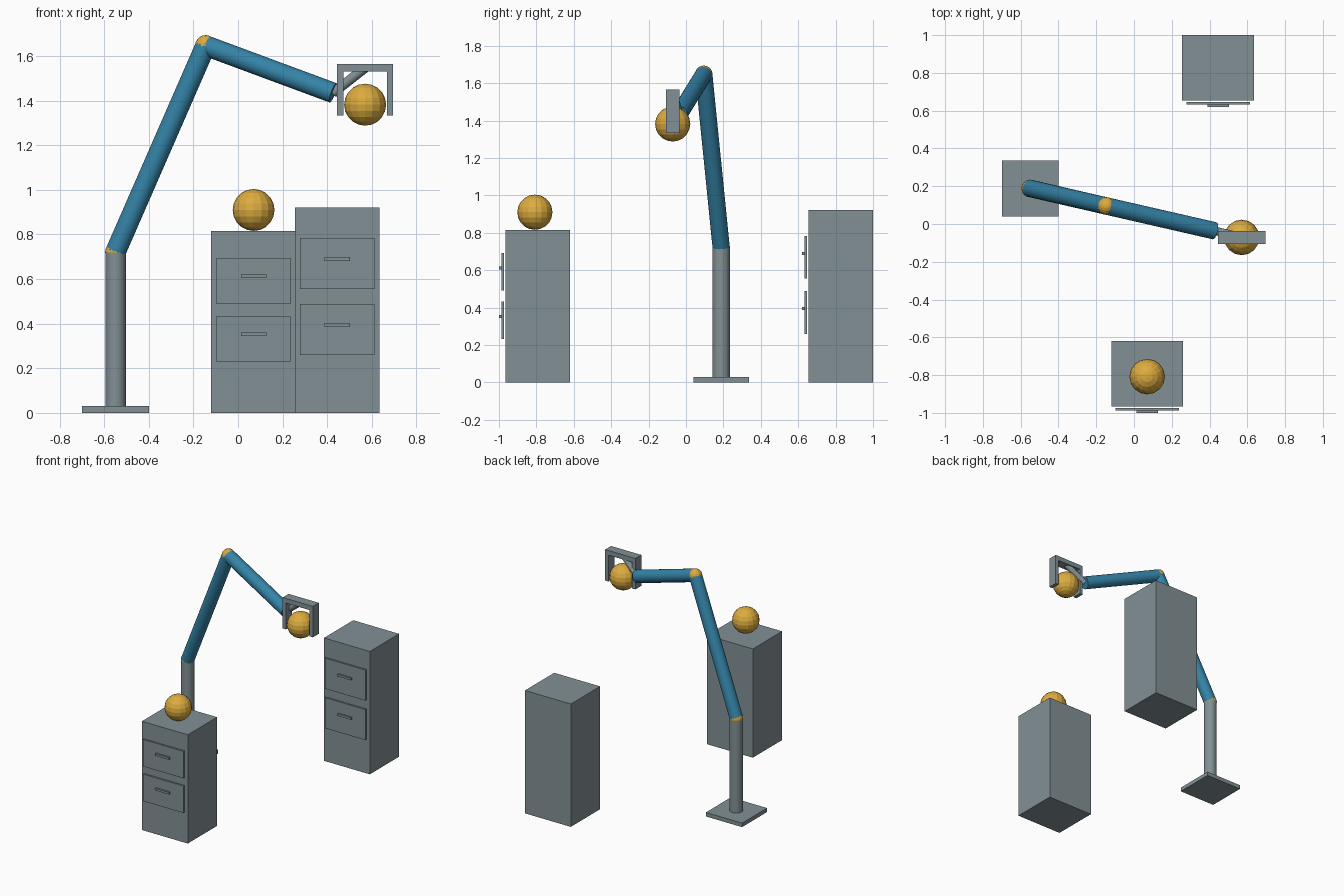
import bpy, math
from mathutils import Vector

if "Cube" in bpy.data.objects:
    bpy.data.objects.remove(bpy.data.objects["Cube"])


def material(name, rgb):
    m = bpy.data.materials.new(name)
    m.diffuse_color = (*rgb, 1)
    m.use_nodes = True
    m.node_tree.nodes["Principled BSDF"].inputs["Base Color"].default_value = m.diffuse_color
    return m


STEEL = material("steel_grey", (0.225, 0.28, 0.30))
BLUE = material("arm_blue", (0.035, 0.23, 0.39))
GOLD = material("ball_gold", (0.72, 0.41, 0.05))


def finish(name, mat):
    ob = bpy.context.object
    ob.name = name
    ob.data.materials.append(mat)
    return ob


def box(name, x, y, z, mat=STEEL):
    """Box given by its (min, max) range on each axis."""
    bpy.ops.mesh.primitive_cube_add(size=1, location=[sum(r) / 2 for r in (x, y, z)])
    bpy.context.object.scale = [r[1] - r[0] for r in (x, y, z)]
    bpy.ops.object.transform_apply(location=False, rotation=False)
    return finish(name, mat)


def rod(name, a, b, radius, mat):
    """Smooth cylinder running from point a to point b."""
    a, b = Vector(a), Vector(b)
    bpy.ops.mesh.primitive_cylinder_add(vertices=24, radius=radius, depth=(b - a).length,
                                        location=(a + b) / 2)
    ob = finish(name, mat)
    ob.rotation_euler = (b - a).to_track_quat("Z", "Y").to_euler()
    bpy.ops.object.shade_smooth_by_angle(angle=math.radians(30))


def ball(name, centre, radius, segments=16, rings=10):
    bpy.ops.mesh.primitive_uv_sphere_add(segments=segments, ring_count=rings,
                                         radius=radius, location=centre)
    return finish(name, GOLD)


def cabinet(name, cx, front, height, drawer_h, drawer_centres):
    """Cabinet with two floating drawer fronts and bar handles."""
    box(name + "_body", (cx - .19, cx + .19), (front, front + .346), (0, height))
    for i, z in enumerate(drawer_centres):
        box(f"{name}_drawer_{i}", (cx - .168, cx + .168), (front - .021, front - .008),
            (z - drawer_h / 2, z + drawer_h / 2))
        box(f"{name}_handle_{i}", (cx - .057, cx + .057), (front - .034, front - .021),
            (z + .013, z + .029))


# Cabinets
cabinet("front_cabinet", .07, -.966, .815, .202, (.592, .332))
cabinet("rear_cabinet", .445, .654, .921, .229, (.669, .373))

# Stand
R = .046
shoulder, elbow, wrist = (-.549, .188, .722), (-.145, .095, 1.647), (.427, -.036, 1.435)
box("base_plate", (-.70, -.40), (.04, .336), (0, .03))
rod("column", (shoulder[0], shoulder[1], .03), shoulder, R, STEEL)

# Jointed arm
rod("lower_arm", shoulder, elbow, R, BLUE)
rod("upper_arm", elbow, wrist, R, BLUE)
ball("shoulder_joint", shoulder, R + .001)
ball("elbow_joint", elbow, R + .001)

# Gripper
GY = (-.106, -.036)
rod("gripper_link", wrist, (.57, -.07, 1.547), .022, STEEL)
box("gripper_bar", (.445, .695), GY, (1.53, 1.565))
box("left_finger", (.445, .472), GY, (1.333, 1.53))
box("right_finger", (.668, .695), GY, (1.333, 1.53))

# Balls
ball("held_ball", (.57, -.071, 1.382), .094)
ball("resting_ball", (.07, -.808, .91), .094)
